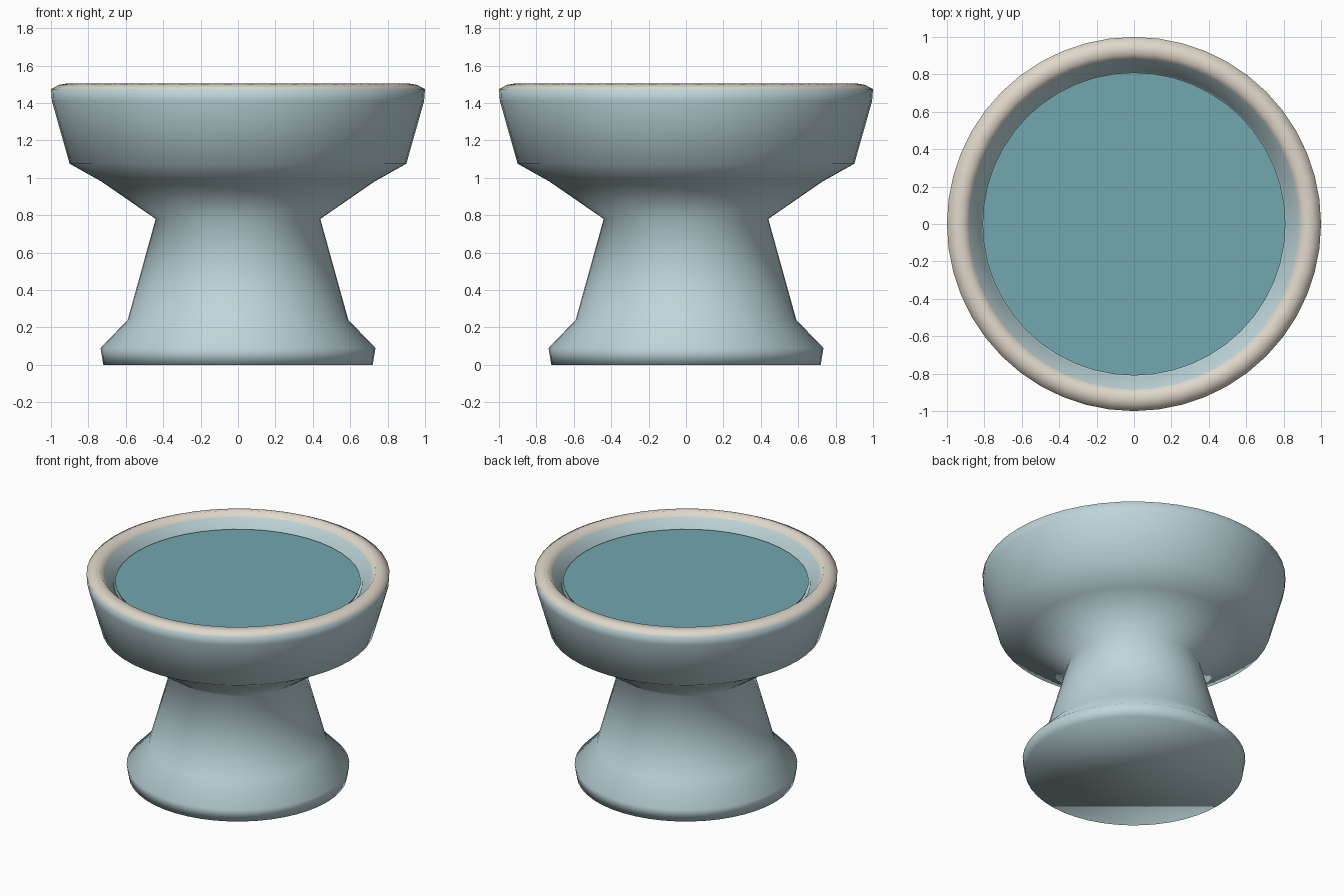
import bpy
import bmesh
from math import cos, sin, tau

SEGMENTS = 48

cube = bpy.data.objects.get("Cube")
if cube:
    bpy.data.objects.remove(cube, do_unlink=True)


def material(name, rgb):
    mat = bpy.data.materials.new(name)
    mat.use_nodes = True
    mat.diffuse_color = (*rgb, 1)
    mat.node_tree.nodes["Principled BSDF"].inputs["Base Color"].default_value = (*rgb, 1)
    return mat


def lathe(name, profile, materials, smooth):
    """Spin a (radius, height) profile round z and cap both ends."""
    bm = bmesh.new()
    rings = [[bm.verts.new((r * cos(tau * i / SEGMENTS), r * sin(tau * i / SEGMENTS), z))
              for i in range(SEGMENTS)] for r, z in profile]
    for low, high in zip(rings, rings[1:]):
        for i in range(SEGMENTS):
            j = (i + 1) % SEGMENTS
            bm.faces.new((low[i], low[j], high[j], high[i]))
    bm.faces.new(rings[0][::-1])
    bm.faces.new(rings[-1])
    for face in bm.faces:
        face.smooth = smooth
    mesh = bpy.data.meshes.new(name)
    bm.to_mesh(mesh)
    bm.free()
    for mat in materials:
        mesh.materials.append(mat)
    obj = bpy.data.objects.new(name, mesh)
    bpy.context.collection.objects.link(obj)
    return obj


glaze = material("pale blue glaze", (0.51, 0.67, 0.70))
cream = material("cream rim", (0.74, 0.68, 0.59))
teal = material("teal water", (0.165, 0.39, 0.43))

# Foot, waist, bowl and hollow in one turned piece
pedestal_bowl = lathe("pedestal_bowl", [
    (0.72, 0), (0.735, 0.09), (0.59, 0.24), (0.44, 0.78), (0.73, 0.98),
    (0.90, 1.075), (0.995, 1.41), (1.0, 1.475), (0.957, 1.497),
    (0.91, 1.505), (0.885, 1.47), (0.82, 1.40), (0.80, 1.32),
], [glaze, cream], True)

# Cream lip: every face near the top
for face in pedestal_bowl.data.polygons:
    if face.center.z > 1.48:
        face.material_index = 1

# Water lying in the bowl
lathe("water", [(0.805, 1.40), (0.81, 1.415)], [teal], False)
